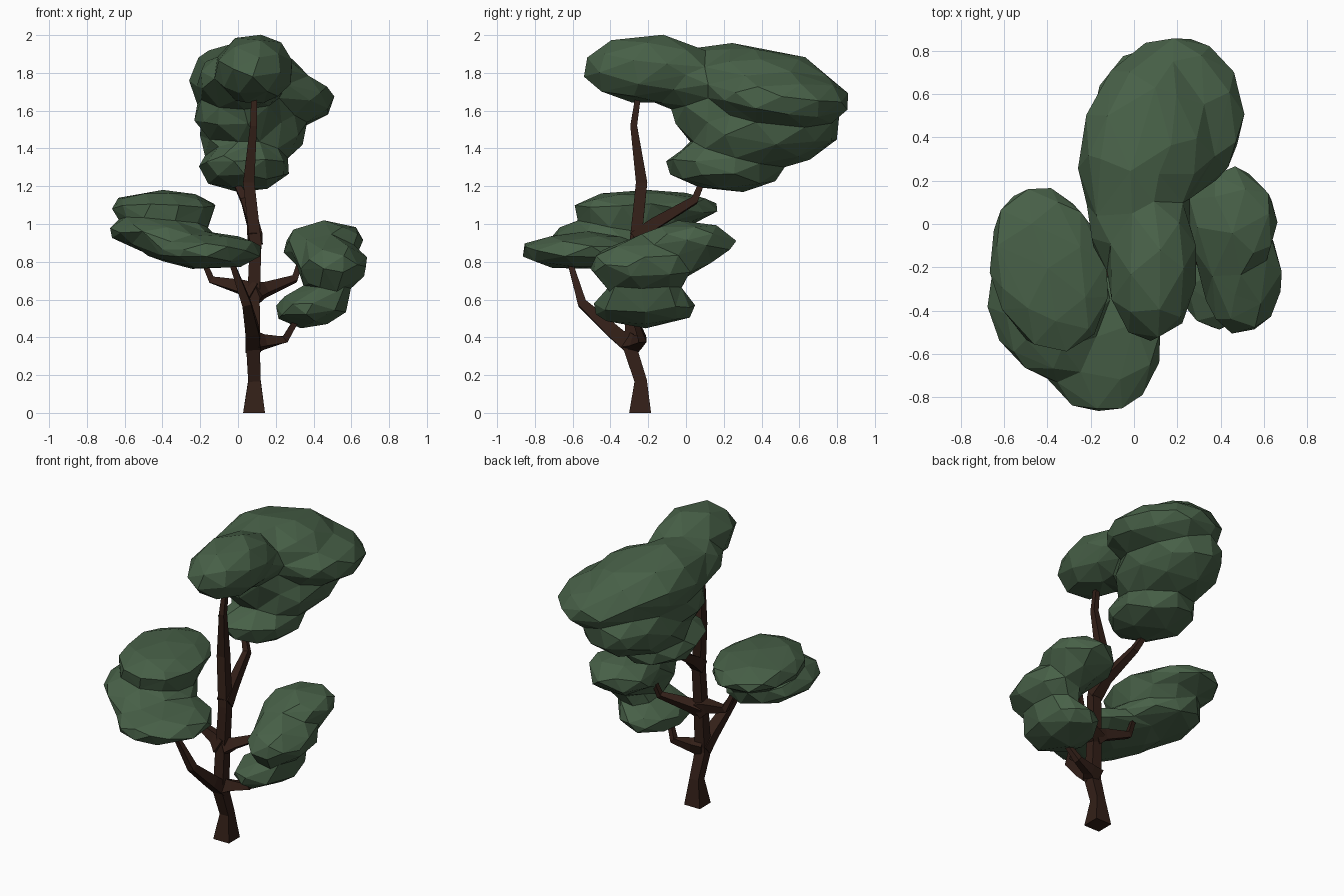
import bpy, bmesh, math
from mathutils import Vector, Matrix, Euler

if "Cube" in bpy.data.objects:
    bpy.data.objects.remove(bpy.data.objects["Cube"])


def material(name, rgb):
    m = bpy.data.materials.new(name)
    m.diffuse_color = (*rgb, 1)
    m.use_nodes = True
    m.node_tree.nodes["Principled BSDF"].inputs["Base Color"].default_value = m.diffuse_color
    return m


LEAF = material("leaf_green", (0.064, 0.118, 0.064))
BARK = material("bark_brown", (0.033, 0.014, 0.009))


def make_object(name, bm, mat):
    bmesh.ops.recalc_face_normals(bm, faces=bm.faces)
    me = bpy.data.meshes.new(name)
    bm.to_mesh(me)
    bm.free()
    me.materials.append(mat)
    ob = bpy.data.objects.new(name, me)
    bpy.context.collection.objects.link(ob)
    return ob


def limb(name, path, sides=4):
    """Tapered square tube through (x, y, z, half width) points."""
    bm = bmesh.new()
    pts = [Vector(p[:3]) for p in path]
    rings = []
    for i, p in enumerate(pts):
        d = (pts[min(i + 1, len(pts) - 1)] - pts[max(i - 1, 0)]).normalized()
        if p.z == 0:
            d = Vector((0, 0, 1))
        q = Vector((0, 0, 1)).rotation_difference(d)
        r = path[i][3] * math.sqrt(2)
        ring = []
        for k in range(sides):
            a = math.tau * (k + 0.5) / sides
            ring.append(bm.verts.new(p + q @ Vector((r * math.cos(a), r * math.sin(a), 0))))
        rings.append(ring)
    for a, b in zip(rings, rings[1:]):
        for k in range(sides):
            n = (k + 1) % sides
            bm.faces.new((a[k], a[n], b[n], b[k]))
    bm.faces.new(rings[0][::-1])
    bm.faces.new(rings[-1])
    return make_object(name, bm, BARK)


def apply_modifier(ob, kind, **settings):
    m = ob.modifiers.new(kind.lower(), kind)
    for key, value in settings.items():
        setattr(m, key, value)
    bpy.context.view_layer.objects.active = ob
    bpy.ops.object.modifier_apply(modifier=m.name)


def clump(name, faces, blobs):
    """Ellipsoids (centre, radii, degrees) fused, softened and cut to low-poly facets."""
    parts = []
    for c, r, rot in blobs:
        bm = bmesh.new()
        bmesh.ops.create_icosphere(bm, subdivisions=3, radius=1.02)
        e = Euler([math.radians(v) for v in rot]).to_matrix().to_4x4()
        bm.transform(Matrix.Translation(c) @ e @ Matrix.Diagonal((*r, 1)))
        parts.append(make_object(name, bm, LEAF))
    base = parts[0]
    base.name = name
    for p in parts[1:]:
        apply_modifier(base, 'BOOLEAN', operation='UNION', solver='EXACT', object=p)
        bpy.data.objects.remove(p)
    apply_modifier(base, 'REMESH', mode='VOXEL', voxel_size=0.022)
    apply_modifier(base, 'SMOOTH', factor=0.5, iterations=3)
    apply_modifier(base, 'DECIMATE', ratio=faces / (2 * len(base.data.polygons)))
    base.data.polygons.foreach_set("use_smooth", [False] * len(base.data.polygons))
    return base


# Trunk with flared foot
limb("trunk", [(.085, -.243, 0, .058), (.087, -.24, .17, .033), (.08, -.295, .34, .036),
               (.082, -.28, .6, .033), (.093, -.268, .9, .031), (.057, -.235, 1.22, .03),
               (.082, -.277, 1.52, .018), (.085, -.25, 1.7, .014)])

# Branches reaching into the foliage
limb("front_branch", [(.08, -.29, .35, .04), (.075, -.39, .435, .036), (.045, -.55, .58, .024),
                      (-.035, -.615, .80, .013)])
limb("left_branch", [(.085, -.28, .63, .05), (.02, -.26, .665, .034), (-.14, -.22, .705, .019),
                     (-.19, -.24, .82, .013)])
limb("lower_right_branch", [(.08, -.29, .37, .05), (.14, -.26, .375, .032), (.25, -.23, .39, .02),
                            (.32, -.275, .51, .013)])
limb("upper_right_branch", [(.085, -.28, .63, .05), (.14, -.24, .65, .032), (.30, -.15, .71, .018),
                            (.345, -.12, .85, .012)])
limb("back_branch", [(.09, -.27, .92, .04), (.08, -.17, 1.0, .03), (.035, .045, 1.125, .02),
                     (-.03, .10, 1.26, .013)])

# Crown: five lobes, then the fillings between them
clump("crown_foliage", 250, [
    ((.085, -.20, 1.82), (.205, .335, .18), (0, 0, 0)),
    ((0, .29, 1.74), (.25, .41, .205), (-4, 10, 0)),
    ((.19, .50, 1.67), (.315, .365, .155), (-5, 4, 0)),
    ((.08, .43, 1.50), (.28, .38, .20), (4, 0, 0)),
    ((.035, .20, 1.30), (.235, .30, .125), (-4, 0, 0)),
    ((.02, .04, 1.76), (.235, .30, .155), (0, 0, 0)),
    ((.09, .42, 1.73), (.29, .37, .195), (-8, 6, 0)),
    ((.01, .22, 1.58), (.235, .28, .17), (0, 0, 0)),
    ((.05, .30, 1.42), (.225, .28, .15), (0, 0, 0))])

# Left foliage: stacked flat pads and fillings
clump("left_foliage", 160, [
    ((-.395, -.21, 1.085), (.265, .385, .092), (0, 0, 14)),
    ((-.40, -.35, .935), (.275, .35, .095), (0, 7, 12)),
    ((-.155, -.555, .855), (.28, .315, .095), (0, 0, 0)),
    ((-.38, -.26, 1.02), (.235, .31, .10), (0, 0, 12)),
    ((-.29, -.46, .885), (.26, .28, .10), (0, 6, 0))])

# Right foliage: three lobes and fillings
clump("right_foliage", 140, [
    ((.45, .01, .90), (.21, .245, .112), (0, -6, 0)),
    ((.50, -.23, .78), (.18, .275, .13), (0, 0, 0)),
    ((.39, -.22, .56), (.19, .265, .102), (0, -8, 0)),
    ((.46, -.10, .84), (.17, .26, .12), (0, 0, 0)),
    ((.47, -.22, .66), (.12, .21, .13), (0, 0, 0))])
